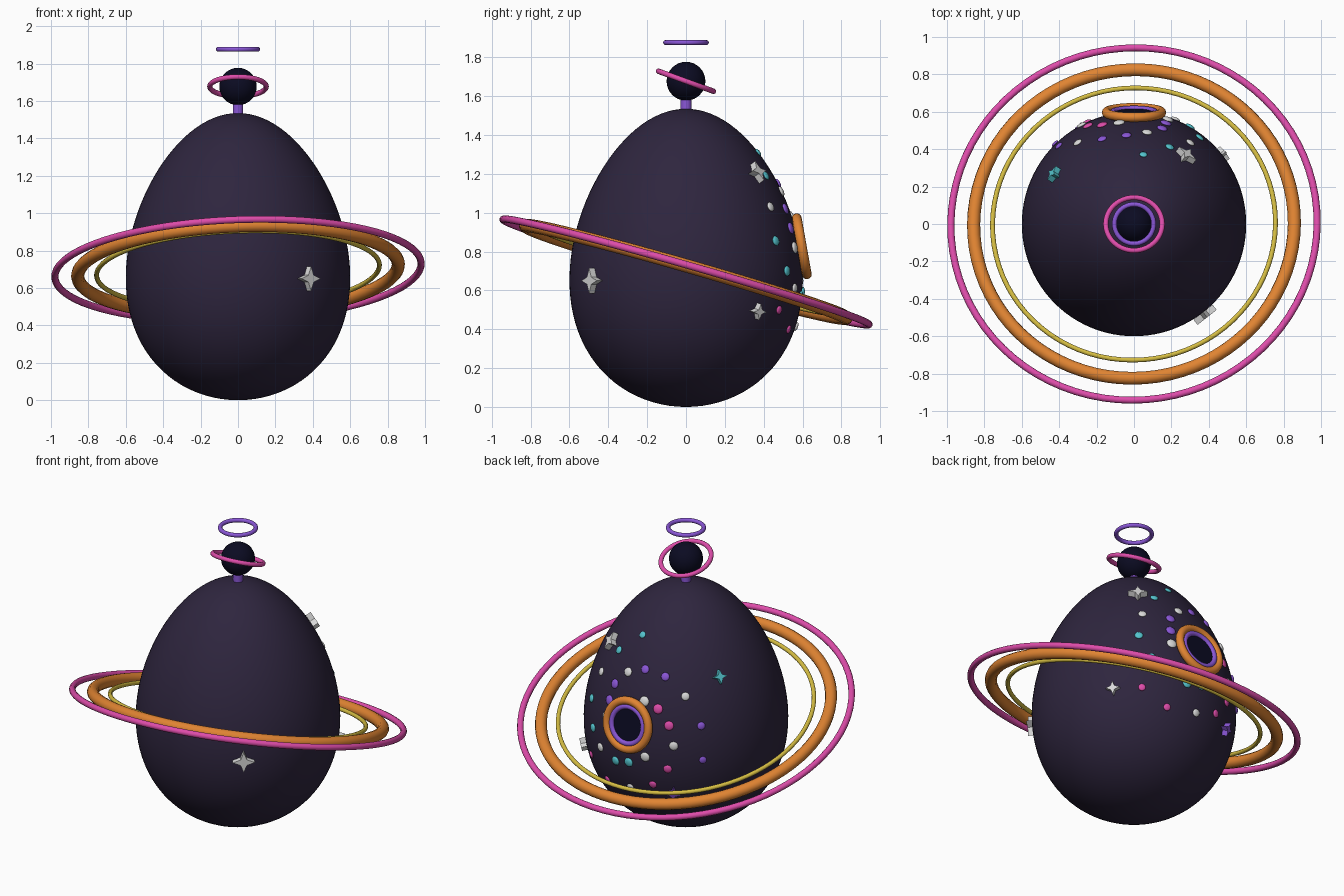
import bpy, bmesh, math
from mathutils import Vector, Matrix, Euler

if "Cube" in bpy.data.objects:
    bpy.data.objects.remove(bpy.data.objects["Cube"])

HALF, WIDTH, SKEW = 0.7675, 0.593, 0.157   # egg shape


def material(name, rgb):
    m = bpy.data.materials.new(name)
    lin = [(c / 255 / 12.92) if c < 11 else ((c / 255 + 0.055) / 1.055) ** 2.4 for c in rgb]
    m.diffuse_color = (*lin, 1)
    m.use_nodes = True
    m.node_tree.nodes["Principled BSDF"].inputs["Base Color"].default_value = m.diffuse_color
    return m


MAT = {
    "plum": material("dark plum", (46, 37, 62)),
    "navy": material("midnight navy", (11, 11, 34)),
    "orange": material("orange", (224, 132, 50)),
    "pink": material("pink", (222, 76, 170)),
    "purple": material("purple", (138, 86, 214)),
    "yellow": material("yellow", (212, 188, 66)),
    "white": material("silver white", (218, 218, 218)),
    "cyan": material("cyan", (84, 196, 206)),
}


def finish(bm, name, color, matrix=None, smooth=True):
    bmesh.ops.recalc_face_normals(bm, faces=bm.faces)
    mesh = bpy.data.meshes.new(name)
    for f in bm.faces:
        f.smooth = smooth
    bm.to_mesh(mesh)
    bm.free()
    mesh.materials.append(MAT[color])
    ob = bpy.data.objects.new(name, mesh)
    if matrix:
        ob.matrix_world = matrix
    bpy.context.collection.objects.link(ob)
    return ob


def torus(name, color, R, r, matrix, seg=80, sides=12):
    bm = bmesh.new()
    rows = []
    for i in range(seg):
        a = 2 * math.pi * i / seg
        rows.append([])
        for j in range(sides):
            b = 2 * math.pi * j / sides
            d = R + r * math.cos(b)
            rows[-1].append(bm.verts.new((d * math.cos(a), d * math.sin(a), r * math.sin(b))))
    for i in range(seg):
        p, q = rows[i], rows[(i + 1) % seg]
        for j in range(sides):
            k = (j + 1) % sides
            bm.faces.new((p[j], q[j], q[k], p[k]))
    return finish(bm, name, color, matrix)


def ball(name, color, radius, matrix, seg=32, flat=1.0):
    bm = bmesh.new()
    bmesh.ops.create_uvsphere(bm, u_segments=seg, v_segments=seg // 2, radius=radius)
    bmesh.ops.scale(bm, vec=(1, 1, flat), verts=bm.verts)
    return finish(bm, name, color, matrix)


def cylinder(name, color, radius, depth, matrix):
    bm = bmesh.new()
    bmesh.ops.create_cone(bm, cap_ends=True, segments=32, radius1=radius, radius2=radius, depth=depth)
    ob = finish(bm, name, color, matrix)
    for p in ob.data.polygons:
        p.use_smooth = len(p.vertices) == 4
    return ob


def star(name, color, radius, matrix, depth=0.036):
    bm = bmesh.new()
    pts = []
    for i in range(8):
        a = math.pi * i / 4
        d = radius if i % 2 == 0 else radius * 0.4
        pts.append(bm.verts.new((d * math.sin(a), d * math.cos(a), -depth / 2)))
    face = bm.faces.new(pts)
    new = bmesh.ops.extrude_face_region(bm, geom=[face])["geom"]
    bmesh.ops.translate(bm, vec=(0, 0, depth), verts=[v for v in new if isinstance(v, bmesh.types.BMVert)])
    return finish(bm, name, color, matrix, smooth=False)


def egg_radius(z):
    t = z / HALF - 1
    return WIDTH * (1 - SKEW * t) * math.sqrt(max(0, 1 - t * t))


def on_egg(x, z, lift=0.0, side=1):
    """Frame on the egg surface; local z points outward, side=1 is the back."""
    r = egg_radius(z)
    y = side * math.sqrt(max(0, r * r - x * x))
    slope = (egg_radius(z + 0.005) - egg_radius(z - 0.005)) / 0.01
    n = Vector((x / r, y / r, -slope)).normalized()
    return Matrix.Translation(Vector((x, y, z)) + n * lift) @ n.to_track_quat('Z', 'Y').to_matrix().to_4x4()


def at(z, rx=0, ry=0):
    return Matrix.Translation((0, 0, z)) @ Euler((math.radians(rx), math.radians(ry), 0)).to_matrix().to_4x4()


# egg body
bm = bmesh.new()
bmesh.ops.create_uvsphere(bm, u_segments=96, v_segments=48, radius=1)
for v in bm.verts:
    x, y, t = v.co
    s = WIDTH * (1 - SKEW * t)
    v.co = (x * s, y * s, HALF * (1 + t))
finish(bm, "egg_body", "plum")

# three tilted orbit rings
for name, color, R, r in (("outer_ring", "pink", 0.98, 0.019),
                          ("middle_ring", "orange", 0.858, 0.035),
                          ("inner_ring", "yellow", 0.757, 0.013)):
    torus(name, color, R, r, at(0.695, -16, -2.2))

# topper: stem, small planet with ring, halo
cylinder("stem", "purple", 0.028, 0.1, at(1.55))
ball("top_planet", "navy", 0.1, at(1.677))
torus("top_planet_ring", "pink", 0.151, 0.014, at(1.677, -20), 48)
torus("halo", "purple", 0.105, 0.013, at(1.876), 48)

# porthole on the back
torus("porthole_rim", "orange", 0.147, 0.025, on_egg(0, 0.825, 0.012), 48)
torus("porthole_inner_rim", "purple", 0.112, 0.017, on_egg(0, 0.825, 0.012), 48)
cylinder("porthole_glass", "navy", 0.108, 0.03, on_egg(0, 0.825, 0.0))

# confetti dots around the porthole: (x, z) on the back
DOTS = {
    "purple": [(-.17, 1.13), (-.04, 1.15), (.15, 1.02), (.17, .92), (-.40, .86), (-.42, .65)],
    "white": [(-.30, 1.03), (.07, 1.11), (-.08, .98), (-.28, .74), (-.12, .65), (0, .415),
              (.30, 1.03), (.18, .82), (.22, .61)],
    "pink": [(-.17, .95), (-.245, .86), (-.25, .59), (-.155, .47), (.19, .40), (.34, .50)],
    "cyan": [(.09, .57), (-.01, .59), (.35, .855), (.30, .70), (.05, 1.31), (.19, 1.19)],
}
for color, spots in DOTS.items():
    for i, (x, z) in enumerate(spots):
        size = max(0.021, 0.036 - 0.03 * math.hypot(x, z - 0.825))
        ball(f"{color}_dot_{i + 1}", color, size, on_egg(x, z, 0.003), 16, 0.4)

# four-pointed stars: colour, x, z, size, side
for i, (color, x, z, size, side) in enumerate((
        ("white", .27, 1.20, .057, 1), ("white", .46, .495, .042, 1), ("white", .37, .65, .065, -1),
        ("cyan", -.415, 1.12, .043, 1), ("purple", -.265, .43, .042, 1))):
    star(f"star_{i + 1}", color, size, on_egg(x, z, 0.016, side))
